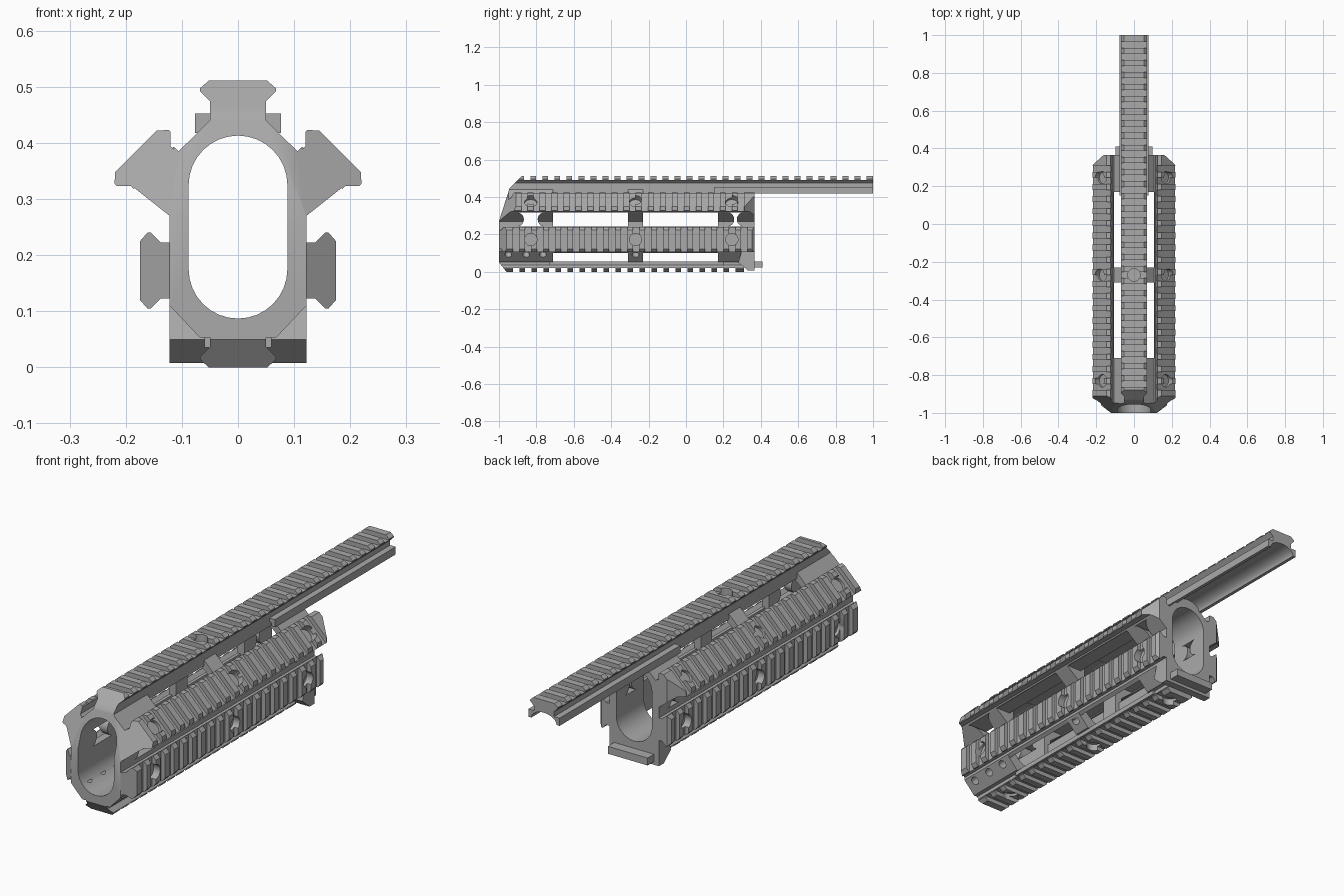
import bpy, bmesh
from math import pi, sin, cos, radians
from mathutils import Vector, Matrix

cube = bpy.data.objects.get("Cube")
if cube:
    bpy.data.objects.remove(cube, do_unlink=True)

grey = bpy.data.materials.new("anodised_grey")
grey.use_nodes = True
colour = (0.4, 0.4, 0.4, 1)
grey.diffuse_color = colour
for node in grey.node_tree.nodes:
    if node.type == 'BSDF_PRINCIPLED':
        node.inputs["Base Color"].default_value = colour

X, Z = Vector((1, 0, 0)), Vector((0, 0, 1))
DIAG = (X + Z).normalized()
DIAG_L = (Z - X).normalized()


def add_prism(bm, pts, a, b, along_x=False):
    """Extrude a 2D outline from a to b along y (or x)."""
    def place(p, t):
        return (t, p[0], p[1]) if along_x else (p[0], t, p[1])
    lo = [bm.verts.new(place(p, a)) for p in pts]
    hi = [bm.verts.new(place(p, b)) for p in pts]
    bm.faces.new(lo)
    bm.faces.new(hi[::-1])
    n = len(pts)
    for i in range(n):
        j = (i + 1) % n
        bm.faces.new((lo[j], lo[i], hi[i], hi[j]))


def trim(bm, co, no):
    """Slice off everything beyond a plane and close the cut."""
    bmesh.ops.bisect_plane(bm, geom=bm.verts[:] + bm.edges[:] + bm.faces[:], dist=1e-5,
                           plane_co=co, plane_no=no, clear_outer=True)
    rim = [e for e in bm.edges if e.is_boundary]
    if rim:
        bmesh.ops.holes_fill(bm, edges=rim, sides=0)


def trim_front(bm):
    back = Vector((0, -1, 0))
    for d, c, y, k in ((Z, .27, -1, .32), (Z, .44, -.95, 1), (-Z, -.05, -1, .8),
                       (DIAG, .277, -1, .73), (DIAG_L, .277, -1, .73),
                       (X, .122, -1, .75), (-X, .122, -1, .75)):
        trim(bm, d * c + Vector((0, y, 0)), back + d * k)


def trim_rear(bm):
    for d in (X, -X):
        trim(bm, d * .15 + Vector((0, .375, 0)), Vector((0, 1, 0)) + d * .9)


def finish(name, bm):
    bmesh.ops.recalc_face_normals(bm, faces=bm.faces[:])
    mesh = bpy.data.meshes.new(name)
    bm.to_mesh(mesh)
    bm.free()
    mesh.materials.append(grey)
    ob = bpy.data.objects.new(name, mesh)
    bpy.context.collection.objects.link(ob)
    return ob


def part(name, pts, a, b, along_x=False, front=False, rear=False):
    bm = bmesh.new()
    add_prism(bm, pts, a, b, along_x)
    if front:
        trim_front(bm)
    if rear:
        trim_rear(bm)
    return finish(name, bm)


def carve(ob, bm):
    """Subtract a temporary cutter."""
    cutter = finish("cutter", bm)
    cutter.hide_render = True
    mod = ob.modifiers.new("carve", 'BOOLEAN')
    mod.operation, mod.solver, mod.object = 'DIFFERENCE', 'EXACT', cutter
    bpy.context.view_layer.objects.active = ob
    bpy.ops.object.modifier_apply(modifier=mod.name)
    bpy.data.objects.remove(cutter, do_unlink=True)


def add_drill(bm, centre, direction, radius, length):
    turn = direction.to_track_quat('Z', 'Y').to_matrix().to_4x4()
    bmesh.ops.create_cone(bm, cap_ends=True, segments=24, radius1=radius, radius2=radius,
                          depth=length, matrix=Matrix.Translation(centre) @ turn)


def mirrored(half):
    return half + [(-x, z) for x, z in reversed(half)]


def stadium(r, p, q, upright):
    """Rounded slot outline; p and q are the arc centres."""
    pts = []
    for c, start in ((p, pi), (q, 0)):
        for i in range(17):
            t = start + pi * i / 16
            s, h = r * cos(t), r * sin(t)
            pts.append((s, c + h) if upright else (c - h, .28 + s))
    return pts


def carve_bore(ob):
    bm = bmesh.new()
    add_prism(bm, stadium(.088, .175, .325, True), -1.2, .6)
    carve(ob, bm)


# Accessory rails with cross slots and screw pockets
PITCH, SLOT = .0642, .0335


def rail(name, top, angle, y0, y1, depth, first, last, pockets, rear=True):
    n = Vector((sin(angle), 0, cos(angle)))
    t = Vector((cos(angle), 0, -sin(angle)))
    origin = Vector((top[0], 0, top[1]))

    def outline(pts):
        world = [origin + t * v + n * u for v, u in pts]
        return [(w.x, w.z) for w in world]

    half = [(.052, 0), (.068, -.014), (.068, -.019), (.05, -.037), (.05, -depth)]
    ob = part(name, outline(mirrored(half)), y0, y1, front=True, rear=rear)
    bm = bmesh.new()
    y = first
    while y < last:
        add_prism(bm, outline([(-.1, .02), (.1, .02), (.1, -.019), (-.1, -.019)]), y, y + SLOT)
        y += PITCH
    carve(ob, bm)
    bm = bmesh.new()
    for y in pockets:
        add_drill(bm, origin + Vector((0, y, 0)), n, .033, .064)
    carve(ob, bm)


SPOTS = (-.83, -.27, .245)
rail("top_rail", (0, .511), 0, -1, 1, .05, -.865, .96, (-.27,), rear=False)
rail("bottom_rail", (0, 0), pi, -1, .31, .05, -.925, .28, SPOTS)
for side, label in ((1, "left"), (-1, "right")):
    rail(label + "_side_rail", (side * .175, .1725), side * pi / 2,
         -1, .365, .055, -.925, .31, SPOTS)
    rail(label + "_upper_rail", (side * .182, .385), side * radians(45),
         -1, .365, .045, -.88, .28, SPOTS)
    # Thin walls carrying the rails across the open bays
    part(label + "_side_wall", [(side * x, z) for x, z in
         ((.107, .1), (.122, .11), (.122, .243), (.107, .243))], -.75, .2)
    part(label + "_upper_wall", [(side * x, z) for x, z in
         ((.11, .322), (.185, .322), (.115, .393), (.108, .385))], -.75, .2)

part("top_spine", [(-.05, .414), (.05, .414), (.05, .465), (-.05, .465)], -.73, .2)
part("bottom_floor", mirrored([(.06, .035), (.06, .056)]), -.73, .2)

# Ring sections that tie the rails together
shell = mirrored([(.05, .03), (.05, .053), (.068, .053), (.122, .11), (.122, .27),
                  (.185, .32), (.113, .392), (.106, .385), (.05, .44), (.05, .466)])
rings = (("front_ring", -1, -.71, (-.905, -.755), (-.95, -.855, -.765)),
         ("middle_ring", -.31, -.23, None, (-.27,)),
         ("rear_ring", .17, .365, (.22, .31), ()))
for name, y0, y1, slot, holes in rings:
    ring = part(name, shell, y0, y1, front=True, rear=True)
    carve_bore(ring)
    if slot:
        bm = bmesh.new()
        add_prism(bm, stadium(.038, slot[0], slot[1], False), -.4, .4, along_x=True)
        carve(ring, bm)
    if holes:
        bm = bmesh.new()
        for y in holes:
            for s in (1, -1):
                add_drill(bm, Vector((s * .104, y, .092)), Vector((s, 0, -1)), .018, .09)
        carve(ring, bm)

# Rear foot and its locating tab
foot = part("rear_foot", [(.28, .05), (.33, .008), (.365, .008), (.365, .12), (.3, .12)],
            -.122, .122, along_x=True)
carve_bore(foot)
part("rear_tab", [(.355, .022), (.41, .022), (.41, .055), (.355, .055)],
     -.098, .098, along_x=True)

# Arched cover under the rear overhang
arch = [(.062 * cos(pi * i / 16), .418 + .038 * sin(pi * i / 16)) for i in range(9)]
part("rear_cover", mirrored([(.05, .466), (.05, .452), (.077, .452), (.077, .418)] + arch[:-1])
     [:12] + [(0, .456)] + [(-x, z) for x, z in reversed(
         [(.05, .466), (.05, .452), (.077, .452), (.077, .418)] + arch[:-1])], .15, 1)

# Smooth curved walls, keep machined edges sharp
for ob in bpy.context.scene.objects:
    ob.select_set(ob.type == 'MESH')
bpy.context.view_layer.objects.active = foot
bpy.ops.object.shade_smooth_by_angle(angle=radians(30))
